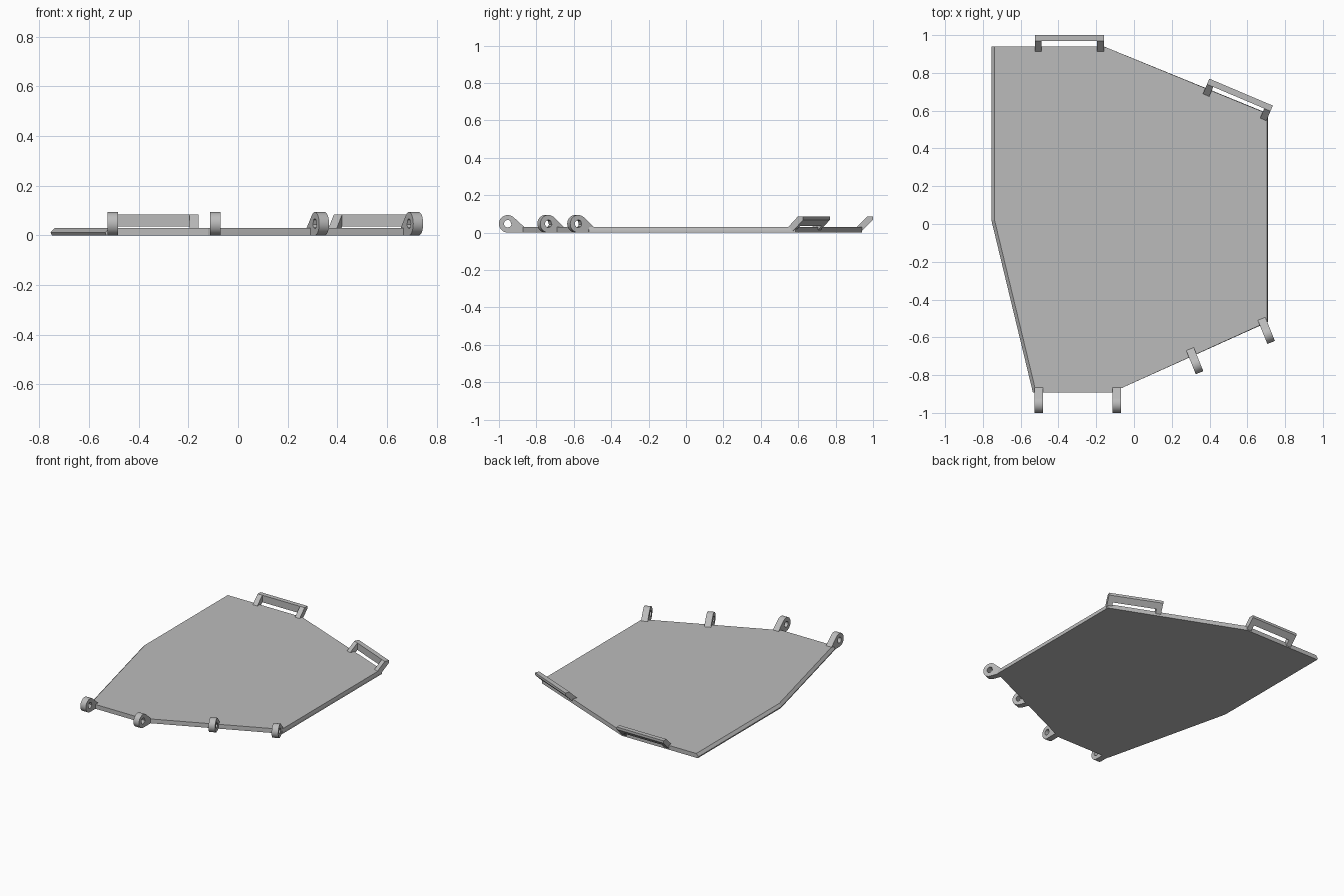
import bpy, bmesh, math
from mathutils import Matrix, Vector

cube = bpy.data.objects.get("Cube")
if cube:
    bpy.data.objects.remove(cube)

grey = bpy.data.materials.new("plain grey")
grey.use_nodes = True
colour = (0.5, 0.5, 0.5, 1)
grey.diffuse_color = colour
grey.node_tree.nodes["Principled BSDF"].inputs["Base Color"].default_value = colour


def finish(name, bm):
    bmesh.ops.recalc_face_normals(bm, faces=bm.faces)
    mesh = bpy.data.meshes.new(name)
    bm.to_mesh(mesh)
    bm.free()
    mesh.materials.append(grey)
    obj = bpy.data.objects.new(name, mesh)
    bpy.context.collection.objects.link(obj)
    return obj


def loft(bm, loops, closed=False):
    """Skin matching loops of points; cap the ends, or close into a ring."""
    rings = [[bm.verts.new(p) for p in loop] for loop in loops]
    pairs = list(zip(rings, rings[1:]))
    if closed:
        pairs.append((rings[-1], rings[0]))
    else:
        bm.faces.new(rings[0])
        bm.faces.new(rings[-1])
    for a, b in pairs:
        for i in range(len(a)):
            j = (i + 1) % len(a)
            bm.faces.new((a[i], a[j], b[j], b[i]))


def side_prism(bm, profile, x0, x1):
    """Extrude a (y, z) profile along x."""
    loft(bm, [[(x, y, z) for y, z in profile] for x in (x0, x1)])


# Plate: shared outline with a chamfered left edge and a leaning right edge
fixed_back = [(-0.16, 0.94)]
fixed_front = [(-0.12, -0.893)]


def plate_loop(left, corner, right, z):
    pts = [(left, 0.94)] + fixed_back + [(right, 0.585), (right, -0.519)]
    pts += fixed_front + [(corner, -0.893), (left, 0.02)]
    return [(x, y, z) for x, y in pts]


bm = bmesh.new()
loft(bm, [plate_loop(-0.75, -0.53, 0.71, 0),
          plate_loop(-0.755, -0.535, 0.709, 0.012),
          plate_loop(-0.738, -0.518, 0.704, 0.03)])
finish("plate", bm)

# Hinge lugs: round eye with a through hole and a sloping tail onto the plate
R, HOLE, WIDTH, STEPS = 0.047, 0.02, 0.043, 48


def hinge_lug(name, tip, angle):
    tail = [(0.09, 0.0), (0.135, 0.0), (0.135, 0.03)]
    outer = []
    for i in range(STEPS + 1):
        a = math.radians(45 + 225 * i / STEPS)
        outer.append((R + R * math.cos(a), R + R * math.sin(a)))
    outer += tail
    inner = []
    for y, z in outer:
        d = Vector((y - R, z - R)).normalized() * HOLE
        inner.append((R + d.x, R + d.y))
    h = WIDTH / 2
    bm = bmesh.new()
    loft(bm, [[(x, y, z) for y, z in pts] for x, pts in
              ((-h, outer), (h, outer), (h, inner), (-h, inner))], closed=True)
    obj = finish(name, bm)
    obj.matrix_world = Matrix.Translation((*tip, 0)) @ Matrix.Rotation(math.radians(angle), 4, "Z")
    bpy.ops.object.select_all(action="DESELECT")
    obj.select_set(True)
    bpy.context.view_layer.objects.active = obj
    bpy.ops.object.shade_smooth_by_angle(angle=math.radians(30))


hinge_lug("hinge_lug_outer_right", (-0.504, -1.0), 0)
hinge_lug("hinge_lug_inner_right", (-0.091, -1.0), 0)
hinge_lug("hinge_lug_inner_left", (0.347, -0.787), 22)
hinge_lug("hinge_lug_outer_left", (0.726, -0.627), 22)

# Catch loops: two leaning posts carrying a crossbar, origin at the outer edge
HALF, POST = 0.1825, 0.036
post_profile = [(-0.068, 0), (0, 0.068), (0, 0.085), (-0.032, 0.085), (-0.09, 0.027), (-0.09, 0)]
bar_profile = [(-0.032, 0.036), (0, 0.068), (0, 0.085), (-0.032, 0.085)]


def catch_loop(name, centre, angle):
    bm = bmesh.new()
    side_prism(bm, post_profile, -HALF, POST - HALF)
    side_prism(bm, post_profile, HALF - POST, HALF)
    side_prism(bm, bar_profile, POST - HALF, HALF - POST)
    obj = finish(name, bm)
    obj.matrix_world = Matrix.Translation((*centre, 0)) @ Matrix.Rotation(math.radians(angle), 4, "Z")


catch_loop("catch_loop_right", (-0.3425, 1.0), 0)
catch_loop("catch_loop_left", (0.567, 0.698), -23)
